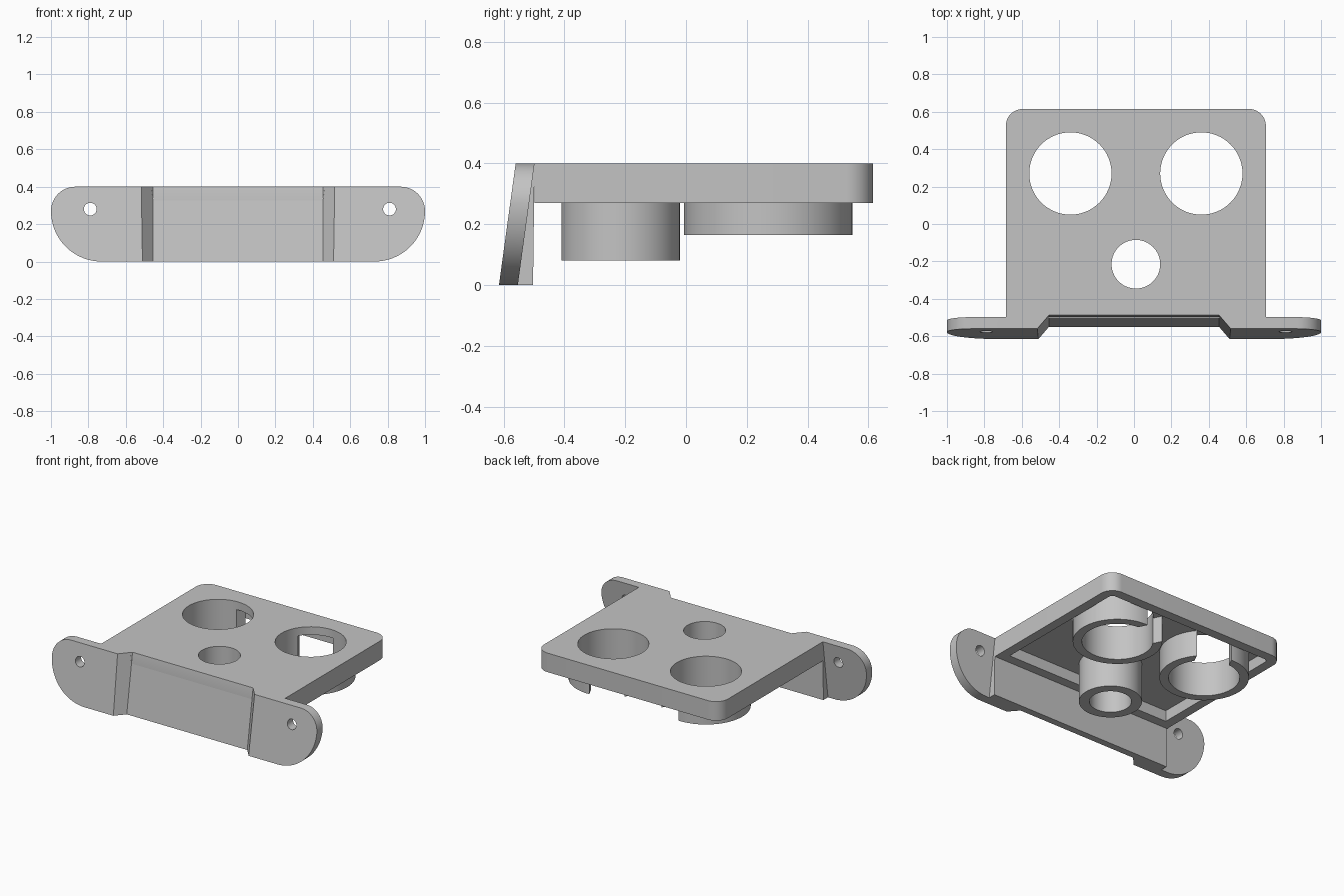
import bpy, bmesh
from math import sin, cos, pi, radians

if "Cube" in bpy.data.objects:
    bpy.data.objects.remove(bpy.data.objects["Cube"], do_unlink=True)

grey = bpy.data.materials.new("mid_grey")
grey.use_nodes = True
grey.diffuse_color = (0.55, 0.55, 0.55, 1)
grey.node_tree.nodes["Principled BSDF"].inputs["Base Color"].default_value = grey.diffuse_color


def loft(name, loop_a, loop_b):
    """Closed solid between two matching loops of points."""
    bm = bmesh.new()
    a = [bm.verts.new(p) for p in loop_a]
    b = [bm.verts.new(p) for p in loop_b]
    bm.faces.new(a)
    bm.faces.new(b)
    n = len(a)
    for i in range(n):
        j = (i + 1) % n
        bm.faces.new((a[i], a[j], b[j], b[i]))
    bmesh.ops.recalc_face_normals(bm, faces=bm.faces)
    mesh = bpy.data.meshes.new(name)
    bm.to_mesh(mesh)
    bm.free()
    mesh.materials.append(grey)
    ob = bpy.data.objects.new(name, mesh)
    bpy.context.collection.objects.link(ob)
    return ob


def prism(name, outline, z0, z1):
    return loft(name, [(x, y, z0) for x, y in outline], [(x, y, z1) for x, y in outline])


def arc(cx, cy, r, start, end, steps=12):
    angles = [radians(start + (end - start) * i / steps) for i in range(steps + 1)]
    return [(cx + r * cos(t), cy + r * sin(t)) for t in angles]


def disc(cx, cy, r):
    return arc(cx, cy, r, 0, 360, 64)[:-1]


def cut(ob, cutter):
    mod = ob.modifiers.new("cut", "BOOLEAN")
    mod.operation = "DIFFERENCE"
    mod.solver = "EXACT"
    mod.object = cutter
    bpy.context.view_layer.objects.active = ob
    bpy.ops.object.modifier_apply(modifier=mod.name)
    bpy.data.objects.remove(cutter, do_unlink=True)


TOP, RIM, CEILING = 0.4, 0.27, 0.345
MID = 0.01
LEFT, RIGHT, BACK = -0.685, 0.705, 0.615
FLANGE_BACK = -0.498


def recess():
    """Trapezoid channel down the middle of the tilted flange."""
    def section(z):
        floor = -0.55 + 0.0625 * z / TOP
        wide, narrow = 0.585, 0.455
        front = floor - 0.1513
        return [(-wide, front, z), (wide, front, z), (narrow, floor, z), (-narrow, floor, z)]
    return loft("recess_cutter", section(-0.1), section(0.5))


# Top plate: rounded back corners, hollow underneath
r = 0.09
plate = prism("top_plate", [(LEFT, FLANGE_BACK), (RIGHT, FLANGE_BACK)]
              + arc(RIGHT - r, BACK - r, r, 0, 90) + arc(LEFT + r, BACK - r, r, 90, 180), RIM, TOP)
t, r = 0.065, 0.03
x0, x1, y0, y1 = LEFT + t, RIGHT - t, FLANGE_BACK + t, BACK - t
cut(plate, prism("cavity_cutter", [(x0, y0), (x1, y0)] + arc(x1 - r, y1 - r, r, 0, 90)
                 + arc(x0 + r, y1 - r, r, 90, 180), 0.1, CEILING))
cut(plate, recess())

# Sockets hanging below the plate, with matching holes
sockets = [("right_socket", MID - 0.35, 0.27, 0.22, 0.277, 0.165, 64),
           ("left_socket", MID + 0.35, 0.27, 0.22, 0.277, 0.165, 116),
           ("front_socket", MID, -0.215, 0.13, 0.195, 0.08, None)]
parts = [plate]
for name, cx, cy, inner, outer, bottom, slot in sockets:
    cut(plate, prism("hole_cutter", disc(cx, cy, inner), 0.2, 0.5))
    ring = prism(name, disc(cx, cy, outer), bottom, CEILING)
    cut(ring, prism("bore_cutter", disc(cx, cy, inner), 0, 0.5))
    if slot:
        a = radians(slot)
        corners = [(0, -0.11), (0.4, -0.11), (0.4, 0.11), (0, 0.11)]
        cut(ring, prism("slot_cutter", [(cx + u * cos(a) - v * sin(a), cy + u * sin(a) + v * cos(a))
                                        for u, v in corners], 0, 0.5))
    parts.append(ring)

# Tilted front flange with rounded ends
side = arc(0.73, 0.27, 0.27, -90, 0, 20) + arc(0.87, 0.27, 0.13, 0, 90)
outline = side + [(-x, z) for x, z in reversed(side)]


def tilt(offset):
    return [(x, -0.615 + offset + 0.055 * z / TOP, z) for x, z in outline]


flange = loft("mounting_flange", tilt(0), tilt(0.062))
cut(flange, recess())
for hx in (MID - 0.8, MID + 0.8):
    hole = disc(hx, 0.28, 0.034)
    cut(flange, loft("screw_cutter", [(x, -0.8, z) for x, z in hole], [(x, -0.3, z) for x, z in hole]))
parts.append(flange)

# Wedge brace joining flange and plate
profile = [(FLANGE_BACK, TOP), (-0.503, 0), (-0.553, 0)]
brace = loft("flange_brace", [(LEFT, y, z) for y, z in profile], [(RIGHT, y, z) for y, z in profile])
cut(brace, recess())
parts.append(brace)

# Smooth curved walls, sharp edges
bpy.ops.object.select_all(action="DESELECT")
for ob in parts:
    ob.select_set(True)
bpy.context.view_layer.objects.active = plate
bpy.ops.object.shade_smooth_by_angle(angle=radians(30))
